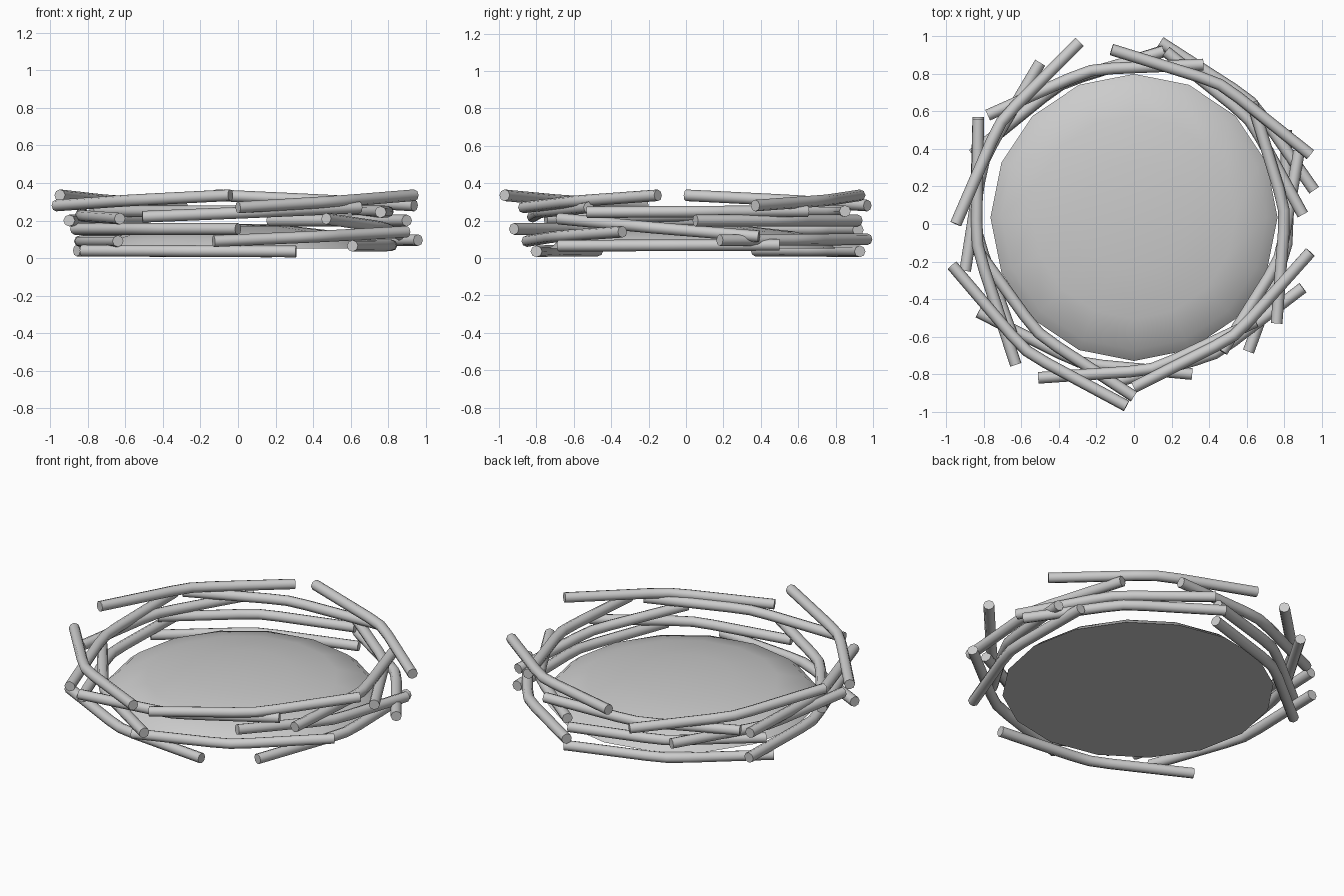
import bpy, bmesh, math
from mathutils import Vector

if "Cube" in bpy.data.objects:
    bpy.data.objects.remove(bpy.data.objects["Cube"])

R = 0.031

# Nest lining: low flattened dome with a flat underside
def lining():
    bm = bmesh.new()
    n, rings, r, h = 16, 4, 0.765, 0.13
    prev = None
    for i in range(rings):
        a = math.pi / 2 * i / rings
        ring = [bm.verts.new((r * math.cos(a) * math.sin(2 * math.pi * k / n),
                              0.035 + r * math.cos(a) * math.cos(2 * math.pi * k / n),
                              0.05 + h * math.sin(a))) for k in range(n)]
        if prev:
            for k in range(n):
                bm.faces.new((prev[k], prev[(k + 1) % n], ring[(k + 1) % n], ring[k])).smooth = True
        else:
            bm.faces.new(ring)
        prev = ring
    top = bm.verts.new((0, 0.035, 0.05 + h))
    for k in range(n):
        bm.faces.new((prev[k], prev[(k + 1) % n], top)).smooth = True
    bmesh.ops.recalc_face_normals(bm, faces=bm.faces)
    for e in bm.edges:
        if len(e.link_faces) == 2 and e.calc_face_angle() > math.radians(60):
            e.smooth = False
    me = bpy.data.meshes.new("nest_lining")
    bm.to_mesh(me)
    bm.free()
    bpy.context.collection.objects.link(bpy.data.objects.new("nest_lining", me))

# Twig: bent round stick between two ends, bowed outward at the middle
def twig(i, a, b):
    a, b = Vector(a), Vector(b)
    mid, d = (a + b) / 2, b - a
    out = Vector((d.y, -d.x, 0)).normalized()
    if out.dot(mid) < 0:
        out = -out
    pts = [a, a + d * 0.4 + out * 0.09, mid + out * 0.105, a + d * 0.6 + out * 0.09, b]
    cu = bpy.data.curves.new("twig_%02d" % i, 'CURVE')
    cu.dimensions = '3D'
    cu.bevel_depth = R
    cu.bevel_resolution = 2
    cu.use_fill_caps = True
    sp = cu.splines.new('POLY')
    sp.points.add(len(pts) - 1)
    for p, v in zip(sp.points, pts):
        p.co = (*v, 1)
    ob = bpy.data.objects.new("twig_%02d" % i, cu)
    bpy.context.collection.objects.link(ob)

# End points of every twig, lowest layer first
twigs = [
    ((-0.83, -0.47, 0.04), (0.31, -0.80, 0.035)),
    ((0.18, 0.93, 0.035), (-0.86, 0.37, 0.04)),
    ((0.61, -0.68, 0.065), (0.81, 0.50, 0.07)),
    ((-0.64, -0.62, 0.09), (-0.83, 0.57, 0.09)),
    ((0.96, 0.18, 0.095), (0.14, 0.97, 0.10)),
    ((-0.13, -0.85, 0.09), (0.90, -0.34, 0.14)),
    ((-0.87, -0.09, 0.155), (0.00, -0.92, 0.155)),
    ((0.47, -0.68, 0.21), (0.88, 0.39, 0.115)),
    ((0.16, 0.92, 0.15), (-0.83, 0.40, 0.15)),
    ((0.90, 0.05, 0.20), (0.17, 0.92, 0.20)),
    ((-0.90, -0.25, 0.20), (-0.50, 0.86, 0.20)),
    ((-0.63, -0.75, 0.21), (-0.83, 0.56, 0.24)),
    ((-0.51, -0.82, 0.22), (0.65, -0.52, 0.27)),
    ((0.76, -0.53, 0.245), (0.63, 0.65, 0.25)),
    ((0.37, 0.85, 0.25), (-0.78, 0.58, 0.25)),
    ((-0.97, -0.22, 0.28), (-0.04, -0.97, 0.335)),
    ((0.00, -0.87, 0.27), (0.94, -0.15, 0.335)),
    ((0.94, 0.37, 0.28), (-0.12, 0.93, 0.335)),
    ((-0.29, 0.97, 0.28), (-0.95, 0.00, 0.335)),
]

lining()
for i, (a, b) in enumerate(twigs):
    twig(i + 1, a, b)
